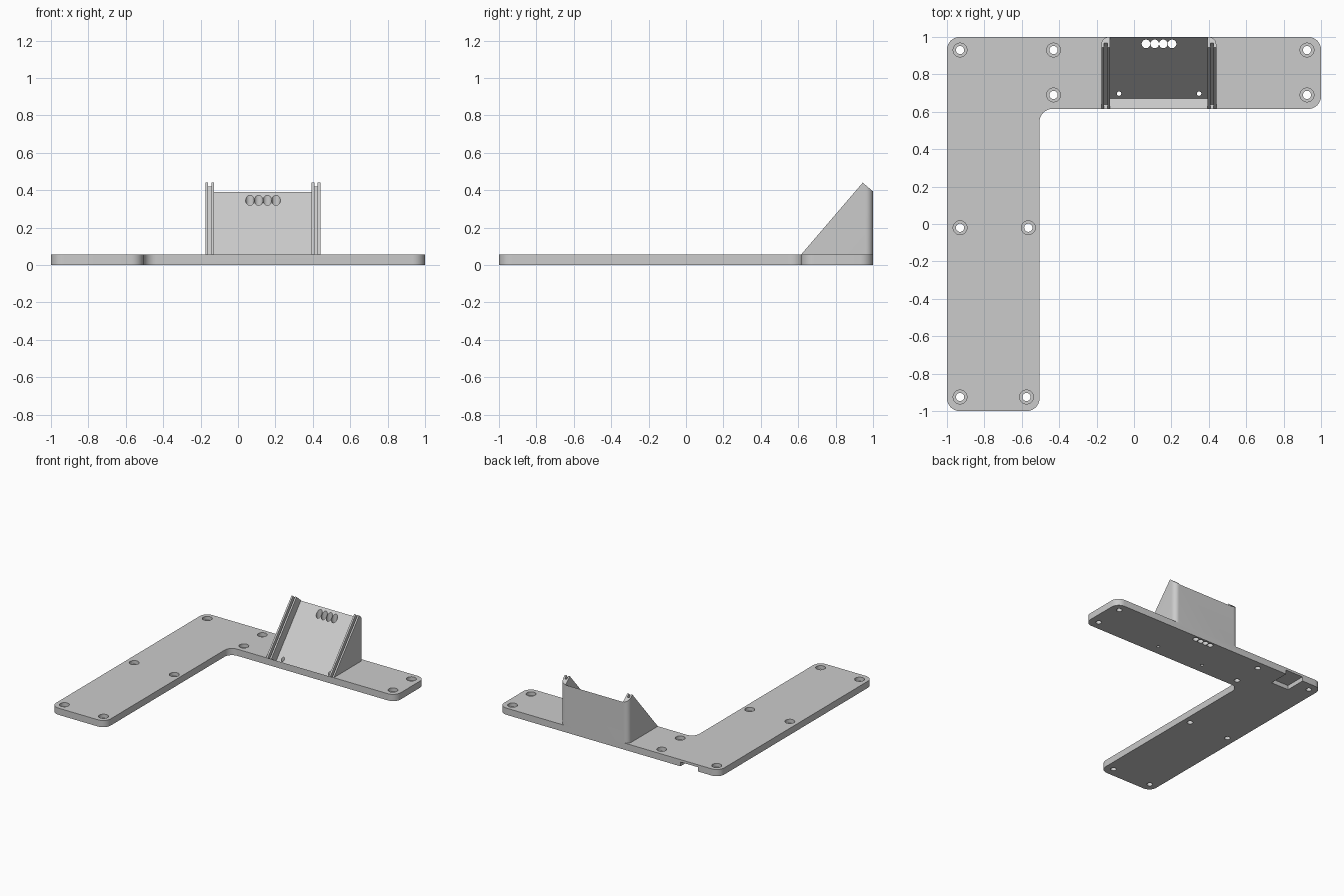
import bpy, bmesh
from mathutils import Vector

cube = bpy.data.objects.get("Cube")
if cube:
    bpy.data.objects.remove(cube, do_unlink=True)

grey = bpy.data.materials.new("light_grey")
grey.use_nodes = True
color = (0.6, 0.6, 0.6, 1)
grey.diffuse_color = color
grey.node_tree.nodes["Principled BSDF"].inputs["Base Color"].default_value = color

THICK = 0.055
LEFT, RIGHT = -0.175, 0.44


def prism(bm, points, offset):
    """Extrude a closed outline by a vector."""
    face = bm.faces.new([bm.verts.new(p) for p in points])
    new = bmesh.ops.extrude_face_region(bm, geom=[face])["geom"]
    verts = [g for g in new if isinstance(g, bmesh.types.BMVert)]
    bmesh.ops.translate(bm, verts=verts, vec=offset)


def cylinder(bm, x, y, r, z0, z1, sides=32):
    made = bmesh.ops.create_cone(bm, cap_ends=True, segments=sides, radius1=r,
                                 radius2=r, depth=z1 - z0)["verts"]
    bmesh.ops.translate(bm, verts=made, vec=(x, y, (z0 + z1) / 2))


def round_edges(bm, test, radius):
    edges = [e for e in bm.edges
             if abs(e.verts[0].co.z - e.verts[1].co.z) > 0.01
             and all(test(v.co) for v in e.verts)]
    bmesh.ops.bevel(bm, geom=edges, offset=radius, segments=8,
                    profile=0.5, affect='EDGES')


def finish(bm, name):
    bmesh.ops.recalc_face_normals(bm, faces=bm.faces)
    mesh = bpy.data.meshes.new(name)
    bm.to_mesh(mesh)
    bm.free()
    ob = bpy.data.objects.new(name, mesh)
    bpy.context.collection.objects.link(ob)
    mesh.materials.append(grey)
    return ob


def combine(target, tool, operation):
    bpy.context.view_layer.objects.active = target
    mod = target.modifiers.new("combine", 'BOOLEAN')
    mod.operation, mod.solver, mod.object = operation, 'EXACT', tool
    bpy.ops.object.modifier_apply(modifier=mod.name)
    bpy.data.objects.remove(tool, do_unlink=True)


# L-shaped base plate with rounded corners
bm = bmesh.new()
outline = [(-1, -1), (-0.505, -1), (-0.505, 0.615), (1, 0.615), (1, 1), (-1, 1)]
prism(bm, [(x, y, 0) for x, y in outline], (0, 0, THICK))
round_edges(bm, lambda co: True, 0.068)
bracket = finish(bm, "mounting_bracket")

# Wedge-shaped holder, rounded at its rear uprights
bm = bmesh.new()
side = [(0.615, THICK), (0.945, 0.44), (1, 0.393), (1, 0.02), (0.66, 0.02)]
prism(bm, [(LEFT, y, z) for y, z in side], (RIGHT - LEFT, 0, 0))
round_edges(bm, lambda co: co.y > 0.99, 0.04)
combine(bracket, finish(bm, "holder_wedge"), 'UNION')

# Sloping recess between the cheeks, and a thin groove along each cheek
start = Vector((0, 0.615, THICK))
along = Vector((0, 0.33, 0.385)).normalized()
inward = Vector((0, along.z, -along.y))


def slot(bm, x0, x1, depth):
    a, b = start - inward * 0.1, start + inward * depth
    pts = [a, b, b + along * 0.8, a + along * 0.8]
    prism(bm, [p + Vector((x0, 0, 0)) for p in pts], (x1 - x0, 0, 0))


bm = bmesh.new()
slot(bm, LEFT + 0.046, RIGHT - 0.046, 0.075)
combine(bracket, finish(bm, "recess_cutter"), 'DIFFERENCE')
bm = bmesh.new()
slot(bm, LEFT + 0.014, LEFT + 0.032, 0.03)
slot(bm, RIGHT - 0.032, RIGHT - 0.014, 0.03)
combine(bracket, finish(bm, "groove_cutter"), 'DIFFERENCE')

# Counterbored screw holes
screws = [(-0.93, 0.93), (-0.43, 0.93), (0.925, 0.93), (-0.43, 0.69), (0.925, 0.69),
          (-0.93, -0.02), (-0.565, -0.02), (-0.93, -0.925), (-0.575, -0.925)]
bm = bmesh.new()
for x, y in screws:
    cylinder(bm, x, y, 0.037, 0.025, 0.1)
combine(bracket, finish(bm, "counterbore_cutter"), 'DIFFERENCE')

# Through holes: screws, cable holes at the back, pin holes at the front
bm = bmesh.new()
for x, y in screws:
    cylinder(bm, x, y, 0.022, -0.1, 0.1)
for i in range(4):
    cylinder(bm, 0.064 + 0.0465 * i, 0.963, 0.023, -0.1, 0.6)
for x in (-0.08, 0.348):
    cylinder(bm, x, 0.697, 0.012, -0.1, 0.2, 16)
combine(bracket, finish(bm, "hole_cutter"), 'DIFFERENCE')

# Shallow notch under the rear edge
bm = bmesh.new()
notch = [(-0.81, 0.83), (-0.65, 0.83), (-0.65, 1.1), (-0.81, 1.1)]
prism(bm, [(x, y, -0.1) for x, y in notch], (0, 0, 0.135))
combine(bracket, finish(bm, "notch_cutter"), 'DIFFERENCE')

# Smooth the round walls, keep the edges sharp
bpy.ops.object.select_all(action='DESELECT')
bracket.select_set(True)
bpy.context.view_layer.objects.active = bracket
bpy.ops.object.shade_smooth_by_angle(angle=0.6)
